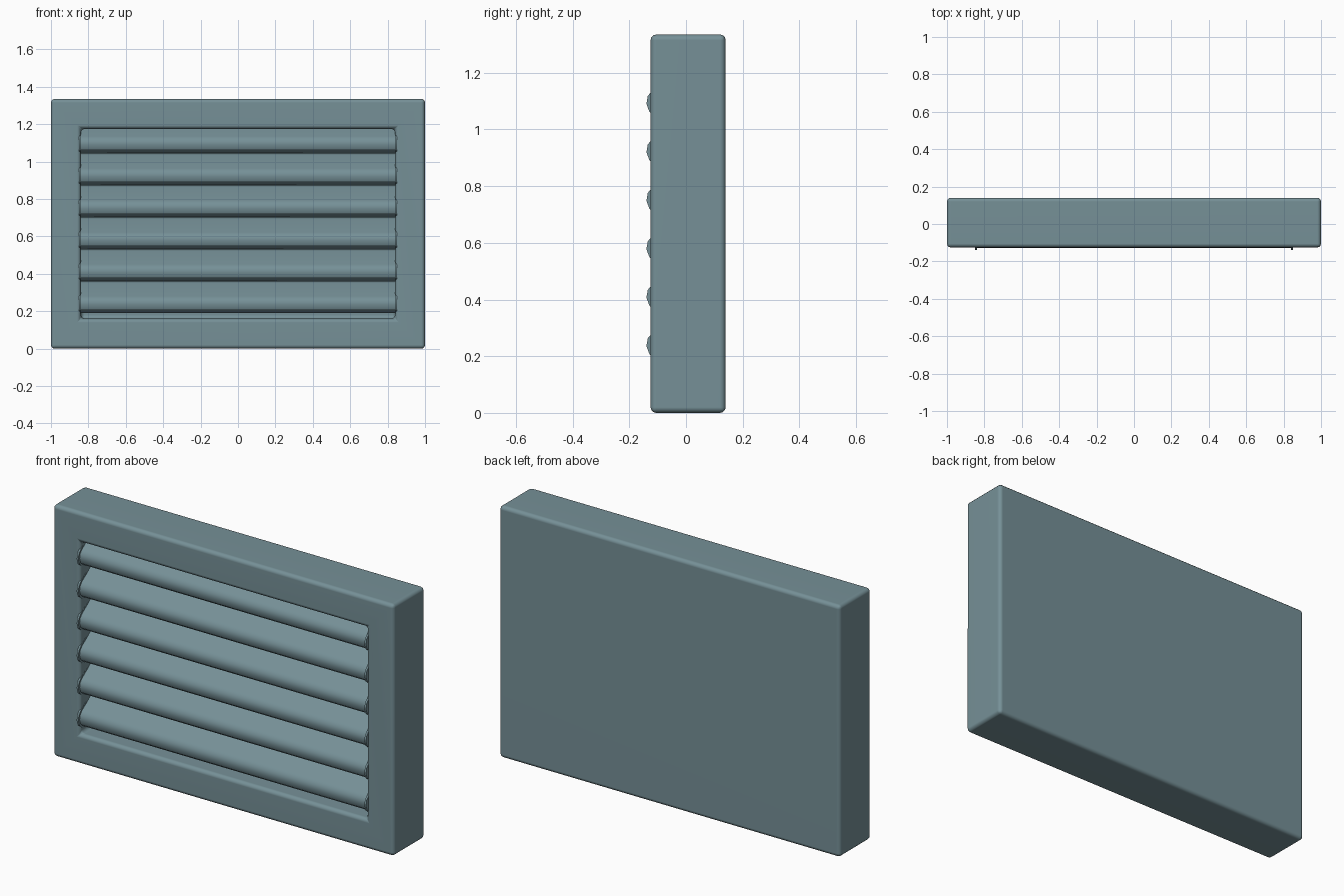
import bpy, bmesh
from math import radians, sin, cos
from mathutils import Vector, Matrix

if "Cube" in bpy.data.objects:
    bpy.data.objects.remove(bpy.data.objects["Cube"])

HEIGHT = 1.335
FRONT, BACK = -0.125, 0.14

paint = bpy.data.materials.new("blue_grey_paint")
paint.diffuse_color = (0.18, 0.28, 0.31, 1)
paint.use_nodes = True
paint.node_tree.nodes["Principled BSDF"].inputs["Base Color"].default_value = paint.diffuse_color


def make_object(name, bm):
    bmesh.ops.recalc_face_normals(bm, faces=bm.faces)
    mesh = bpy.data.meshes.new(name)
    bm.to_mesh(mesh)
    bm.free()
    mesh.materials.append(paint)
    obj = bpy.data.objects.new(name, mesh)
    bpy.context.collection.objects.link(obj)
    bpy.ops.object.select_all(action='DESELECT')
    obj.select_set(True)
    bpy.context.view_layer.objects.active = obj
    bpy.ops.object.shade_smooth_by_angle(angle=radians(50))
    # keep the broad faces flat while the bevels stay smooth
    obj.modifiers.new("flat_faces", 'WEIGHTED_NORMAL').keep_sharp = True
    return obj


def box(size, centre):
    bm = bmesh.new()
    bmesh.ops.create_cube(bm, size=1, matrix=Matrix.Translation(centre) @ Matrix.Diagonal((*size, 1)))
    return bm


# Housing: a solid block with a rectangular recess in the front, all edges softened
bm = box((2, BACK - FRONT, HEIGHT), (0, (FRONT + BACK) / 2, HEIGHT / 2))
front = min(bm.faces, key=lambda f: f.calc_center_median().y)
bmesh.ops.inset_region(bm, faces=[front], thickness=0.16, use_even_offset=True)
floor = bmesh.ops.extrude_face_region(bm, geom=[front])
bmesh.ops.translate(bm, vec=(0, 0.155, 0),
                    verts=[v for v in floor['geom'] if isinstance(v, bmesh.types.BMVert)])
if front.is_valid:
    bmesh.ops.delete(bm, geom=[front], context='FACES_ONLY')
sharp = [e for e in bm.edges if len(e.link_faces) == 2 and e.calc_face_angle(0) > 0.5]
bmesh.ops.bevel(bm, geom=sharp, offset=0.02, segments=3, profile=0.5, affect='EDGES')
make_object("housing", bm)

TILT = radians(35)


def rounded_bar(name, x, width, front_y, z, radius, length):
    """Bar with rounded long edges, sloping up towards the back."""
    bm = box((width, length, 2 * radius), (0, 0, 0))
    long_edges = [e for e in bm.edges if abs(e.verts[0].co.x - e.verts[1].co.x) > width / 2]
    bmesh.ops.bevel(bm, geom=long_edges, offset=radius * 0.96, segments=3, profile=0.5, affect='EDGES')
    nose = Vector((x, front_y + radius, z))
    centre = nose + (length / 2 - radius) * Vector((0, cos(TILT), sin(TILT)))
    bm.transform(Matrix.Translation(centre) @ Matrix.Rotation(TILT, 4, 'X'))
    make_object(name, bm)


# Louvre slats, each with a thin collar at both ends that stands proud of the frame
for i in range(6):
    z = 0.24 + 0.171 * i
    rounded_bar(f"louvre_slat_{i + 1}", 0, 1.69, -0.128, z, 0.05, 0.22)
    for side, x in (("left", -0.844), ("right", 0.844)):
        rounded_bar(f"slat_collar_{side}_{i + 1}", x, 0.01, -0.139, z, 0.056, 0.15)
